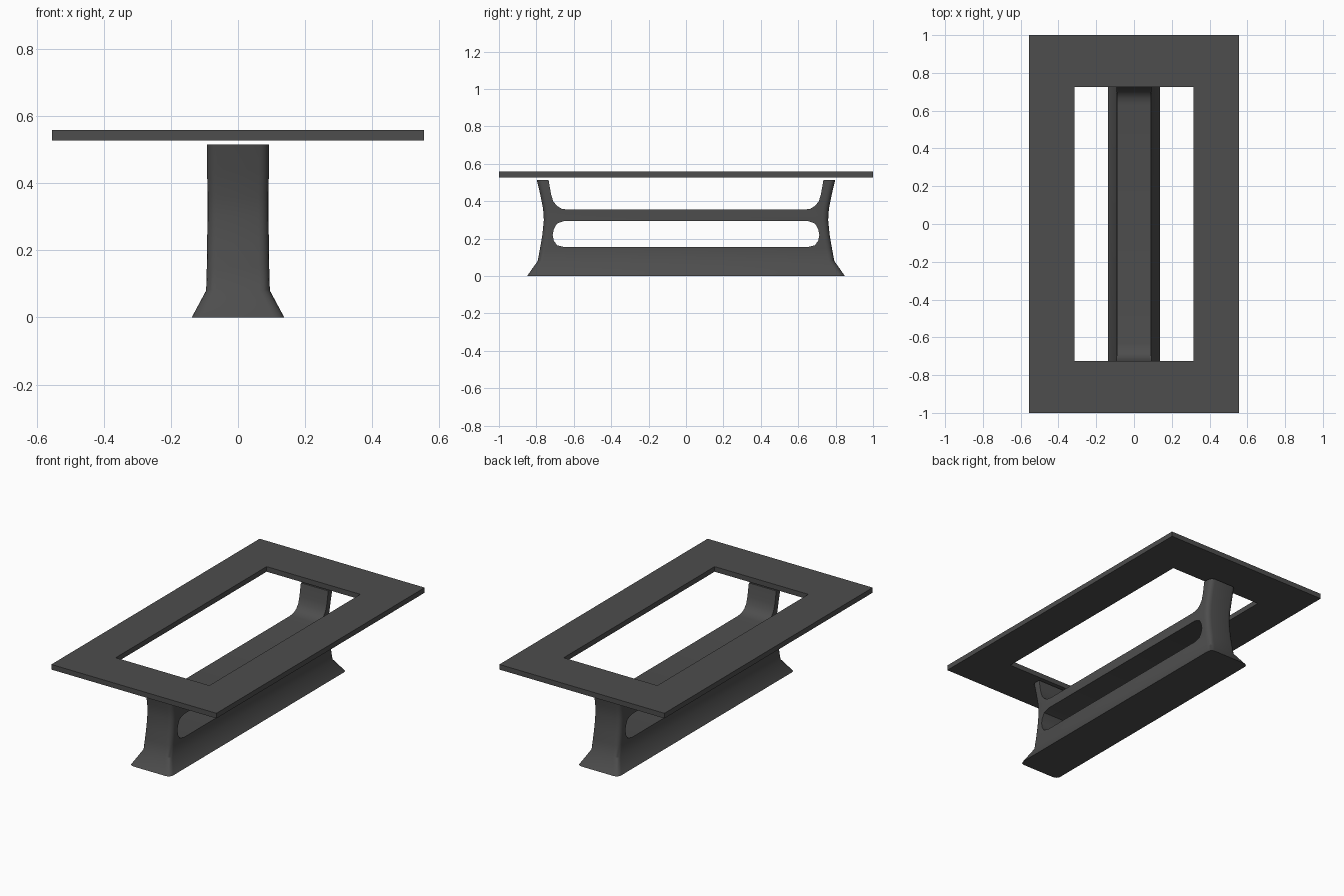
import bpy, bmesh, math

if "Cube" in bpy.data.objects:
    bpy.data.objects.remove(bpy.data.objects["Cube"], do_unlink=True)

# One dark grey finish
grey = bpy.data.materials.new("dark_grey")
grey.use_nodes = True
colour = (0.075, 0.075, 0.075, 1)
grey.diffuse_color = colour
grey.node_tree.nodes["Principled BSDF"].inputs["Base Color"].default_value = colour


def loft(name, rings):
    """Skin a stack of matching closed rings and cap both ends."""
    bm = bmesh.new()
    loops = [[bm.verts.new(p) for p in ring] for ring in rings]
    n = len(loops[0])
    for low, high in zip(loops, loops[1:]):
        for i in range(n):
            j = (i + 1) % n
            bm.faces.new((low[i], low[j], high[j], high[i]))
    bm.faces.new(loops[0][::-1])
    bm.faces.new(loops[-1])
    bmesh.ops.recalc_face_normals(bm, faces=bm.faces)
    mesh = bpy.data.meshes.new(name)
    bm.to_mesh(mesh)
    bm.free()
    mesh.materials.append(grey)
    obj = bpy.data.objects.new(name, mesh)
    bpy.context.collection.objects.link(obj)
    return obj


def rounded_rectangle(z, hx, hy, radius=0.03, steps=4):
    ring = []
    for k, (sx, sy) in enumerate(((1, 1), (-1, 1), (-1, -1), (1, -1))):
        for s in range(steps + 1):
            a = math.pi / 2 * (k + s / steps)
            ring.append((sx * (hx - radius) + radius * math.cos(a),
                         sy * (hy - radius) + radius * math.sin(a), z))
    return ring


def side_prism(name, half_profile):
    """Mirror a (y, z) half outline and run it across the full width."""
    outline = half_profile + [(-y, z) for y, z in reversed(half_profile)]
    return loft(name, [[(x, y, z) for y, z in outline] for x in (-0.3, 0.3)])


def cut(obj, cutter):
    cutter.hide_render = True
    mod = obj.modifiers.new("cut", "BOOLEAN")
    mod.operation = "DIFFERENCE"
    mod.solver = "EXACT"
    mod.object = cutter
    bpy.context.view_layer.objects.active = obj
    bpy.ops.object.modifier_apply(modifier=mod.name)
    bpy.data.objects.remove(cutter, do_unlink=True)


# Pedestal: flared foot, waisted ends, rounded corners
levels = [(0, 0.138, 0.85), (0.08, 0.095, 0.793), (0.15, 0.093, 0.78),
          (0.22, 0.092, 0.768), (0.3, 0.091, 0.76), (0.36, 0.091, 0.764),
          (0.44, 0.092, 0.78), (0.515, 0.092, 0.798)]
pedestal = loft("pedestal", [rounded_rectangle(*level) for level in levels])

# Open space above the stretcher
cut(pedestal, side_prism("upper_cutter", [
    (0.735, 0.6), (0.735, 0.515), (0.722, 0.44), (0.71, 0.4),
    (0.69, 0.375), (0.665, 0.36), (0.63, 0.355)]))

# Long slot between the stretcher and the foot beam
cut(pedestal, side_prism("slot_cutter", [
    (0.65, 0.295), (0.69, 0.281), (0.707, 0.25), (0.713, 0.22),
    (0.707, 0.19), (0.69, 0.165), (0.65, 0.155)]))

# Table top: flat frame with a rectangular opening
top = loft("table_top", [[(sx * 0.555, sy, z) for sx, sy in
                          ((1, 1), (-1, 1), (-1, -1), (1, -1))]
                         for z in (0.527, 0.558)])
opening = loft("opening_cutter", [[(sx * 0.315, sy * 0.725, z) for sx, sy in
                                   ((1, 1), (-1, 1), (-1, -1), (1, -1))]
                                  for z in (0.5, 0.6)])
cut(top, opening)

# Smooth curves, crisp rims
bpy.ops.object.select_all(action="DESELECT")
pedestal.select_set(True)
bpy.context.view_layer.objects.active = pedestal
bpy.ops.object.shade_smooth_by_angle(angle=math.radians(32))
